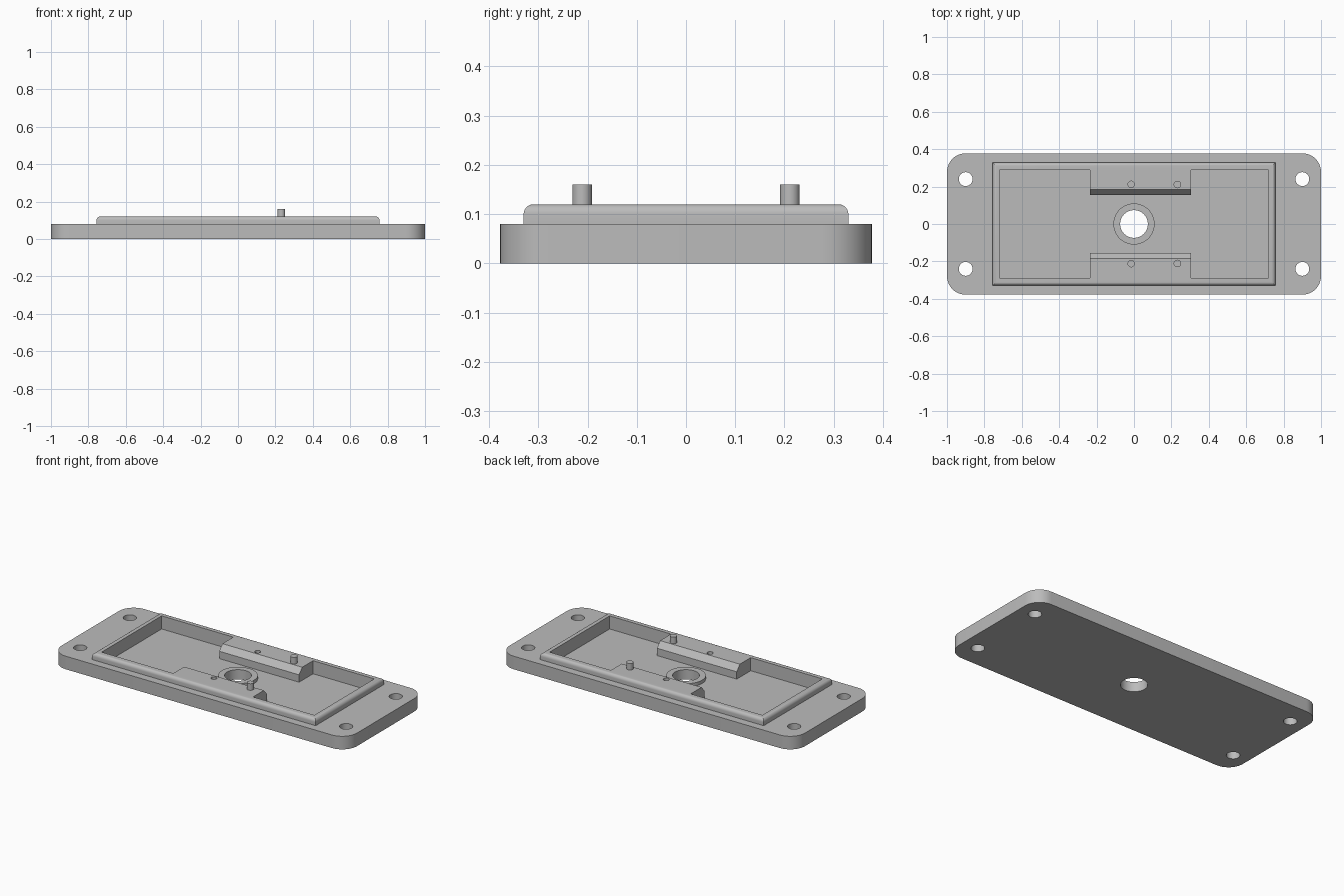
import bpy
import bmesh
import math

cube = bpy.data.objects.get("Cube")
if cube:
    bpy.data.objects.remove(cube, do_unlink=True)

PLATE_TOP, RIM_TOP, FLOOR = 0.08, 0.12, 0.04

grey = bpy.data.materials.new("grey metal")
grey.use_nodes = True
grey.diffuse_color = (0.5, 0.5, 0.5, 1)
grey.node_tree.nodes["Principled BSDF"].inputs["Base Color"].default_value = (0.5, 0.5, 0.5, 1)


def finish(name, bm):
    bmesh.ops.recalc_face_normals(bm, faces=bm.faces)
    mesh = bpy.data.meshes.new(name)
    bm.to_mesh(mesh)
    bm.free()
    mesh.materials.append(grey)
    obj = bpy.data.objects.new(name, mesh)
    bpy.context.collection.objects.link(obj)
    return obj


def box_mesh(half_x, half_y, z0, z1):
    bm = bmesh.new()
    bmesh.ops.create_cube(bm, size=2)
    for v in bm.verts:
        v.co = (v.co.x * half_x, v.co.y * half_y, z1 if v.co.z > 0 else z0)
    return bm


def cylinder(name, x, y, r, z0, z1, sides=48):
    bm = bmesh.new()
    bmesh.ops.create_cone(bm, cap_ends=True, segments=sides, radius1=r, radius2=r, depth=z1 - z0)
    bmesh.ops.translate(bm, verts=bm.verts, vec=(x, y, (z0 + z1) / 2))
    return finish(name, bm)


def activate(obj):
    bpy.ops.object.select_all(action="DESELECT")
    obj.select_set(True)
    bpy.context.view_layer.objects.active = obj


def cut(obj, cutters):
    activate(obj)
    for cutter in cutters:
        mod = obj.modifiers.new("cut", "BOOLEAN")
        mod.operation, mod.solver, mod.object = "DIFFERENCE", "EXACT", cutter
        bpy.ops.object.modifier_apply(modifier=mod.name)


# Cutters for the pocket, the centre bore and the mounting holes
pocket = finish("pocket_cutter", box_mesh(0.72, 0.29, FLOOR, 0.3))
bore = cylinder("bore_cutter", 0, 0, 0.074, -0.1, 0.3, 64)
mounts = [cylinder("mount_cutter", sx * 0.9, sy * 0.24, 0.037, -0.1, 0.3)
          for sx in (-1, 1) for sy in (-1, 1)]
cutters = [pocket, bore] + mounts
parts = []

# Base plate with rounded corners
bm = box_mesh(1, 0.378, 0, PLATE_TOP)
upright = [e for e in bm.edges if abs(e.verts[0].co.z - e.verts[1].co.z) > 0.01]
bmesh.ops.bevel(bm, geom=upright, offset=0.1, segments=10, profile=0.5, affect="EDGES")
plate = finish("base_plate", bm)
cut(plate, cutters)
parts.append(plate)

# Raised rim with a rounded top edge
bm = box_mesh(0.757, 0.33, PLATE_TOP, RIM_TOP)
top = [e for e in bm.edges if all(v.co.z > RIM_TOP - 0.001 for v in e.verts)]
bmesh.ops.bevel(bm, geom=top, offset=0.02, segments=6, profile=0.5, affect="EDGES")
rim = finish("rim", bm)
cut(rim, [pocket])
parts.append(rim)

# Ring around the centre bore
ring = cylinder("bore_ring", 0, 0, 0.11, FLOOR, 0.06, 64)
cut(ring, [bore])
parts.append(ring)

# Chamfered blocks, each with a blind hole and a pin
profile = [(0.155, FLOOR), (0.29, FLOOR), (0.29, RIM_TOP), (0.185, RIM_TOP), (0.155, 0.085)]
for side, label in ((-1, "front"), (1, "back")):
    bm = bmesh.new()
    face = bm.faces.new([bm.verts.new((-0.235, side * y, z)) for y, z in profile])
    ext = bmesh.ops.extrude_face_region(bm, geom=[face])["geom"]
    moved = [g for g in ext if isinstance(g, bmesh.types.BMVert)]
    bmesh.ops.translate(bm, verts=moved, vec=(0.54, 0, 0))
    block = finish(label + "_block", bm)
    hole = cylinder("pin_hole_cutter", -0.015, side * 0.212, 0.017, 0.06, 0.3, 32)
    cutters.append(hole)
    cut(block, [hole])
    pin = cylinder(label + "_pin", 0.232, side * 0.211, 0.02, RIM_TOP, 0.16, 32)
    parts += [block, pin]

for cutter in cutters:
    bpy.data.objects.remove(cutter, do_unlink=True)

for part in parts:
    activate(part)
    bpy.ops.object.shade_smooth_by_angle(angle=math.radians(30))
